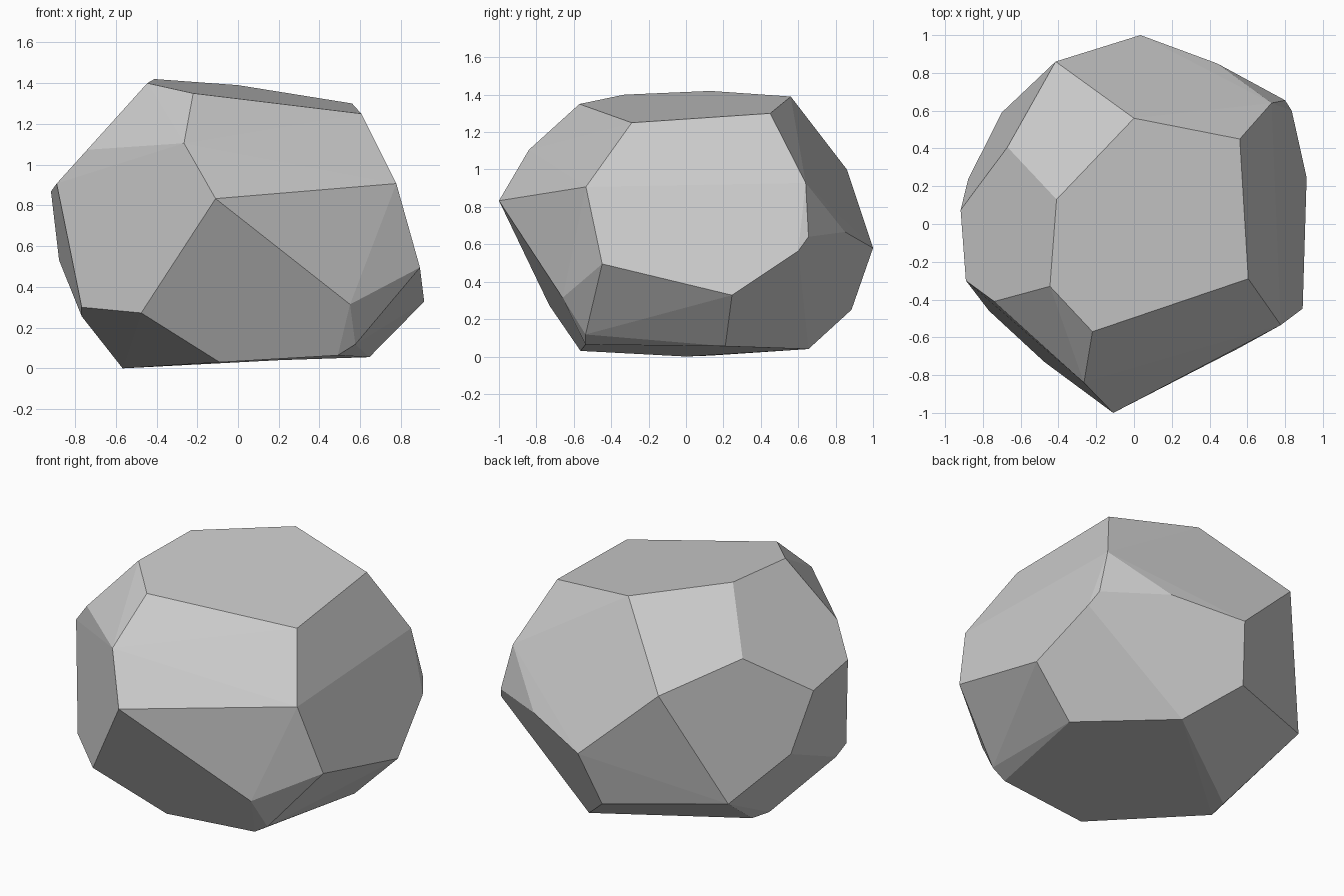
import bpy
import bmesh
import math

# Remove the default cube only
default_cube = bpy.data.objects.get("Cube")
if default_cube:
    bpy.data.objects.remove(default_cube, do_unlink=True)


def make_material(name, color):
    """One flat colour for viewport and render."""
    material = bpy.data.materials.new(name)
    material.use_nodes = True
    material.diffuse_color = color
    shader = material.node_tree.nodes["Principled BSDF"]
    shader.inputs["Base Color"].default_value = color
    shader.inputs["Roughness"].default_value = 0.9
    return material


# Corners of the boulder, in belts from the top down
crown = [
    (-.22, -.57, 1.35), (-.445, -.33, 1.4), (-.41, .13, 1.42),
    (0, .56, 1.39), (.56, .45, 1.3), (.605, -.29, 1.25),
]
shoulder = [
    (-.265, -.84, 1.105), (-.74, -.41, 1.073), (-.67, .407, 1.125),
    (-.415, .86, 1), (.728, .64, .928), (.777, -.535, .907),
]
waist = [
    (-.11, -1, .833), (-.03, -.955, .814), (-.89, -.3, .907),
    (-.918, .074, .868), (-.878, .237, .53), (.034, 1, .58),
    (.44, .85, .666), (.8, .655, .64), (.835, .6, .564),
    (.914, .246, .328), (.893, -.448, .495),
]
skirt = [
    (-.475, -.73, .272), (-.767, -.46, .3), (-.767, -.36, .255),
    (-.7, .59, .31), (-.05, .885, .25), (.55, -.66, .314),
    (.576, -.537, .118),
]
base = [
    (-.566, 0, 0), (-.54, .13, .005), (.2, .655, .04),
    (.645, .21, .055), (.49, -.537, .064), (-.09, -.564, .03),
]


def build_boulder(name, belts, material):
    """Wrap the corner belts in a faceted convex shell."""
    bm = bmesh.new()
    for belt in belts:
        for corner in belt:
            bm.verts.new(corner)
    hull = bmesh.ops.convex_hull(bm, input=bm.verts[:])

    # Drop any corner that ended up inside the shell
    spare = {item for item in hull["geom_interior"] + hull["geom_unused"]
             if isinstance(item, bmesh.types.BMVert)}
    bmesh.ops.delete(bm, geom=list(spare), context='VERTS')

    # Merge triangles that lie in one flat facet
    bmesh.ops.dissolve_limit(bm, angle_limit=math.radians(2),
                             verts=bm.verts[:], edges=bm.edges[:])
    bmesh.ops.recalc_face_normals(bm, faces=bm.faces[:])

    mesh = bpy.data.meshes.new(name)
    bm.to_mesh(mesh)
    bm.free()
    mesh.materials.append(material)
    boulder = bpy.data.objects.new(name, mesh)
    bpy.context.collection.objects.link(boulder)
    return boulder


stone = make_material("stone_grey", (.6, .6, .6, 1))
build_boulder("boulder", [crown, shoulder, waist, skirt, base], stone)
